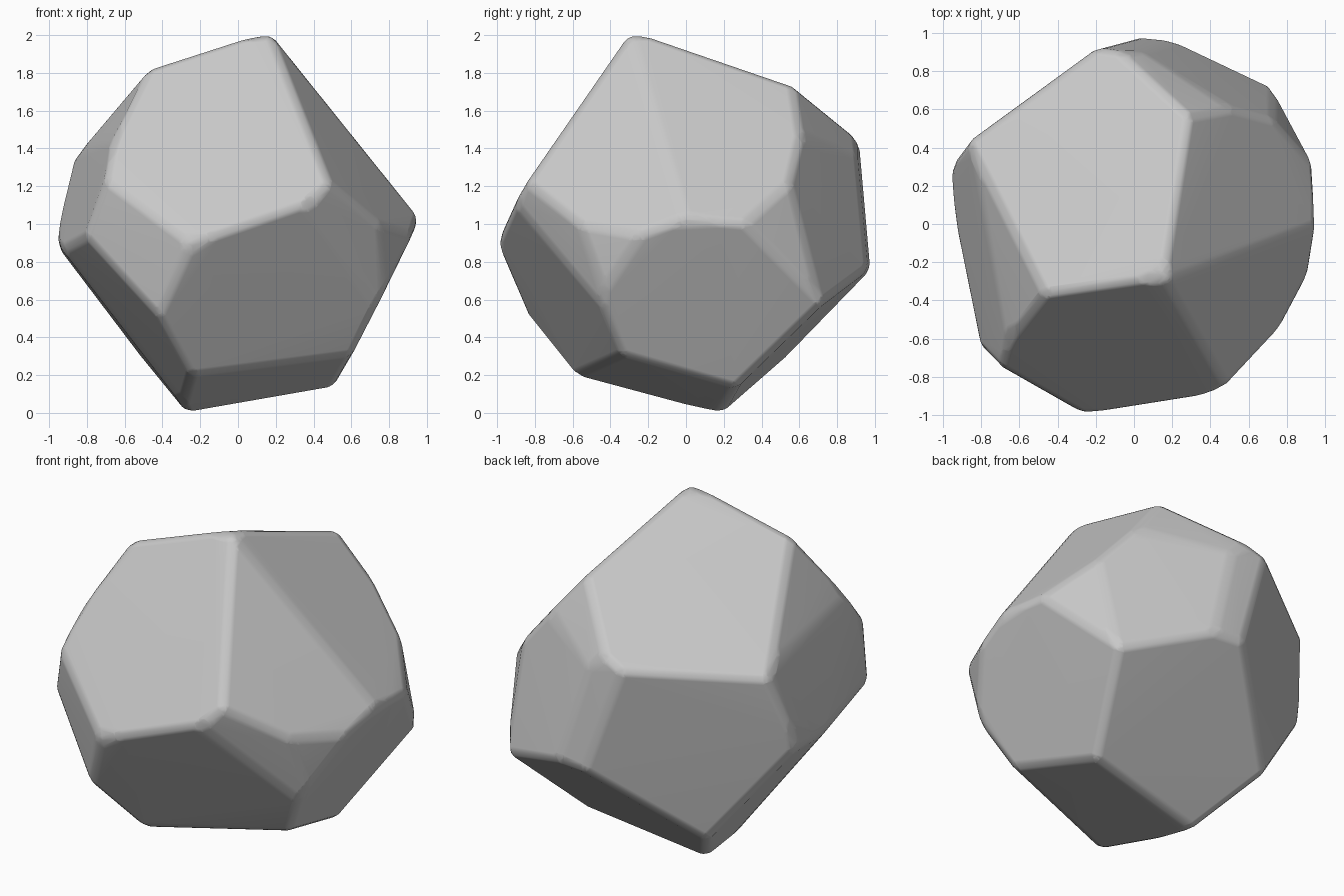
import bpy, bmesh
from math import sin
from mathutils import Matrix, Vector

cube = bpy.data.objects.get("Cube")
if cube:
    bpy.data.objects.remove(cube, do_unlink=True)

# Broken facets of the boulder: outward normal and distance from the centre
FACETS = [
    ((-.33, .35, .87), .75),     # top
    ((-.06, -.83, .55), .795),   # upper front
    ((.30, -.82, -.49), .80),    # lower front
    ((.76, .10, .64), .75),      # upper +x side
    ((.78, -.32, .53), .77),     # upper +x side, rolled to the front
    ((.89, .02, -.45), .845),    # lower +x side
    ((.62, -.75, -.22), .89),    # front corner on +x
    ((.87, -.48, -.10), .925),   # front corner on +x, second chip
    ((-.85, -.13, .50), .865),   # upper -x side
    ((-.94, -.16, .28), .85),    # upper -x side, rolled down
    ((-.79, -.03, -.61), .82),   # lower -x side
    ((-.77, -.22, -.60), .805),  # lower -x side, rolled to the front
    ((.48, .85, .22), .865),     # upper back
    ((.40, .80, .45), .90),      # upper back, rolled to the top
    ((.10, .98, .12), .94),      # upper back, -x chip
    ((.80, .58, .15), .935),     # upper back, +x chip
    ((-.58, .81, -.12), .81),    # back corner on -x
    ((.06, .68, -.73), .845),    # lower back
    ((.19, -.24, -.95), .86),    # underside
    ((-.53, -.80, -.10), .98),   # small front chip
]


def slice_off(bm, normal, dist):
    """Cut away everything beyond a plane and close the hole."""
    geom = bm.verts[:] + bm.edges[:] + bm.faces[:]
    cut = bmesh.ops.bisect_plane(bm, geom=geom, dist=1e-5, plane_co=normal * dist,
                                 plane_no=normal, clear_outer=True)["geom_cut"]
    rim = [e for e in cut if isinstance(e, bmesh.types.BMEdge)]
    if len(rim) > 2:
        bmesh.ops.contextual_create(bm, geom=rim)
    bm.normal_update()


def wear(bm, edge_wear, corner_wear):
    """Chamfer edges and corners of the convex block, sharper ones deeper."""
    cuts = []
    for v in bm.verts:
        n = sum((f.normal for f in v.link_faces), Vector()).normalized()
        sharpness = 1 - min(n.dot(f.normal) for f in v.link_faces)
        cuts.append((n, n.dot(v.co) - corner_wear * sharpness))
    for e in bm.edges:
        if len(e.link_faces) == 2 and e.calc_face_angle(0) > .15:
            n = (e.link_faces[0].normal + e.link_faces[1].normal).normalized()
            depth = edge_wear * sin(e.calc_face_angle(0) / 2)
            cuts.append((n, n.dot(e.verts[0].co) - depth))
    for n, d in cuts:
        slice_off(bm, n, d)
    bmesh.ops.remove_doubles(bm, verts=bm.verts[:], dist=.004)
    bmesh.ops.recalc_face_normals(bm, faces=bm.faces[:])
    bm.normal_update()


# Boulder block, chipped down to its facets and worn at the edges
bm = bmesh.new()
bmesh.ops.create_cube(bm, size=1, matrix=Matrix.Diagonal((1.90, 1.97, 2.0, 1)))
for normal, dist in FACETS:
    slice_off(bm, Vector(normal).normalized(), dist)
wear(bm, .03, .08)
wear(bm, .012, .01)

# Stand it on the ground
bmesh.ops.translate(bm, verts=bm.verts[:], vec=(0, 0, 1))
bmesh.ops.triangulate(bm, faces=[f for f in bm.faces if len(f.verts) > 4])

mesh = bpy.data.meshes.new("boulder")
bm.to_mesh(mesh)
bm.free()
boulder = bpy.data.objects.new("boulder", mesh)
bpy.context.collection.objects.link(boulder)

# Stone colour
stone = bpy.data.materials.new("grey_stone")
stone.use_nodes = True
grey = (.58, .58, .58, 1)
stone.diffuse_color = grey
stone.node_tree.nodes["Principled BSDF"].inputs["Base Color"].default_value = grey
mesh.materials.append(stone)

# Soft shading with flat facets
bpy.ops.object.select_all(action='DESELECT')
boulder.select_set(True)
bpy.context.view_layer.objects.active = boulder
bpy.ops.object.shade_smooth_by_angle(angle=.6)
weighted = boulder.modifiers.new("flat_facets", 'WEIGHTED_NORMAL')
weighted.keep_sharp = True
